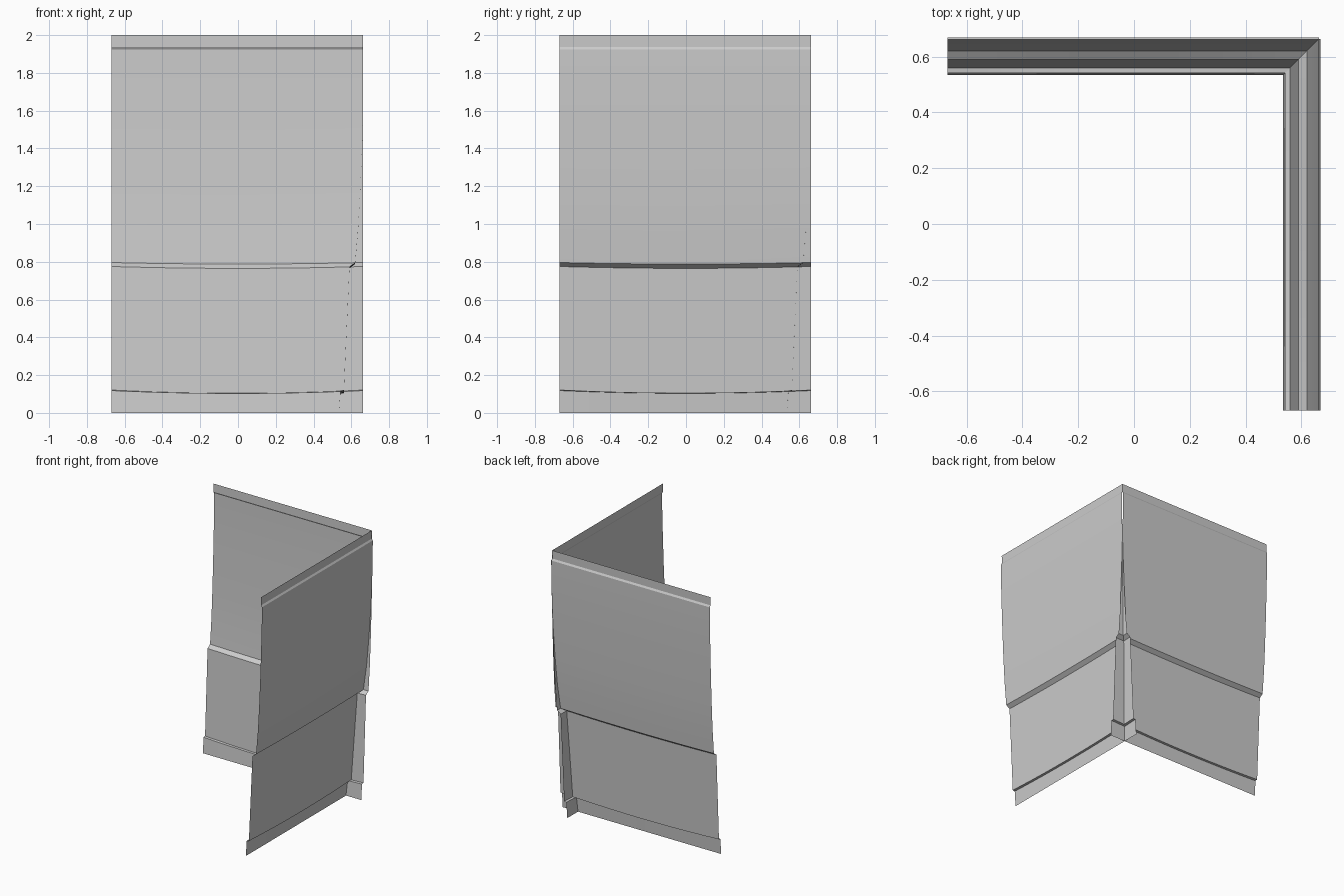
import bpy, bmesh

if "Cube" in bpy.data.objects:
    bpy.data.objects.remove(bpy.data.objects["Cube"])

# Wall profile: outward offset, height, mid-span sag
PROFILE = [
    (0.534, 0.0, 0.0), (0.542, 0.118, 0.015), (0.560, 0.121, 0.017),   # bottom lip and ledge
    (0.575, 0.45, 0.012), (0.590, 0.775, 0.010),                       # lower panel
    (0.620, 0.796, 0.008),                                             # sloped step
    (0.636, 0.98, 0.006), (0.647, 1.18, 0.004), (0.656, 1.39, 0.002),  # bulging upper panel
    (0.663, 1.60, 0.0), (0.668, 1.78, 0.0), (0.669, 1.925, 0.0),
    (0.661, 1.938, 0.0), (0.662, 2.0, 0.0),                            # top lip
]
START, END, SEGMENTS = -0.669, 0.663, 12


def make_wall(name, swap):
    """Sweep the profile along x; swap exchanges x and y for the side wall."""
    bm = bmesh.new()
    grid = []
    for i in range(SEGMENTS + 1):
        t = i / SEGMENTS
        along = START + (END - START) * t
        bow = 1 - (2 * t - 1) ** 2
        grid.append([bm.verts.new((d, along, z - s * bow) if swap else (along, d, z - s * bow))
                     for d, z, s in PROFILE])
    for a, b in zip(grid, grid[1:]):
        for j in range(len(PROFILE) - 1):
            quad = [a[j], a[j + 1], b[j + 1], b[j]]
            bm.faces.new(quad[::-1] if swap else quad)
    mesh = bpy.data.meshes.new(name)
    bm.to_mesh(mesh)
    bm.free()
    wall = bpy.data.objects.new(name, mesh)
    bpy.context.collection.objects.link(wall)
    bpy.ops.object.select_all(action='DESELECT')
    wall.select_set(True)
    bpy.context.view_layer.objects.active = wall
    bpy.ops.object.shade_smooth_by_angle(angle=0.35)


# Two panels crossing at the corner
make_wall("back_wall", False)
make_wall("right_wall", True)
